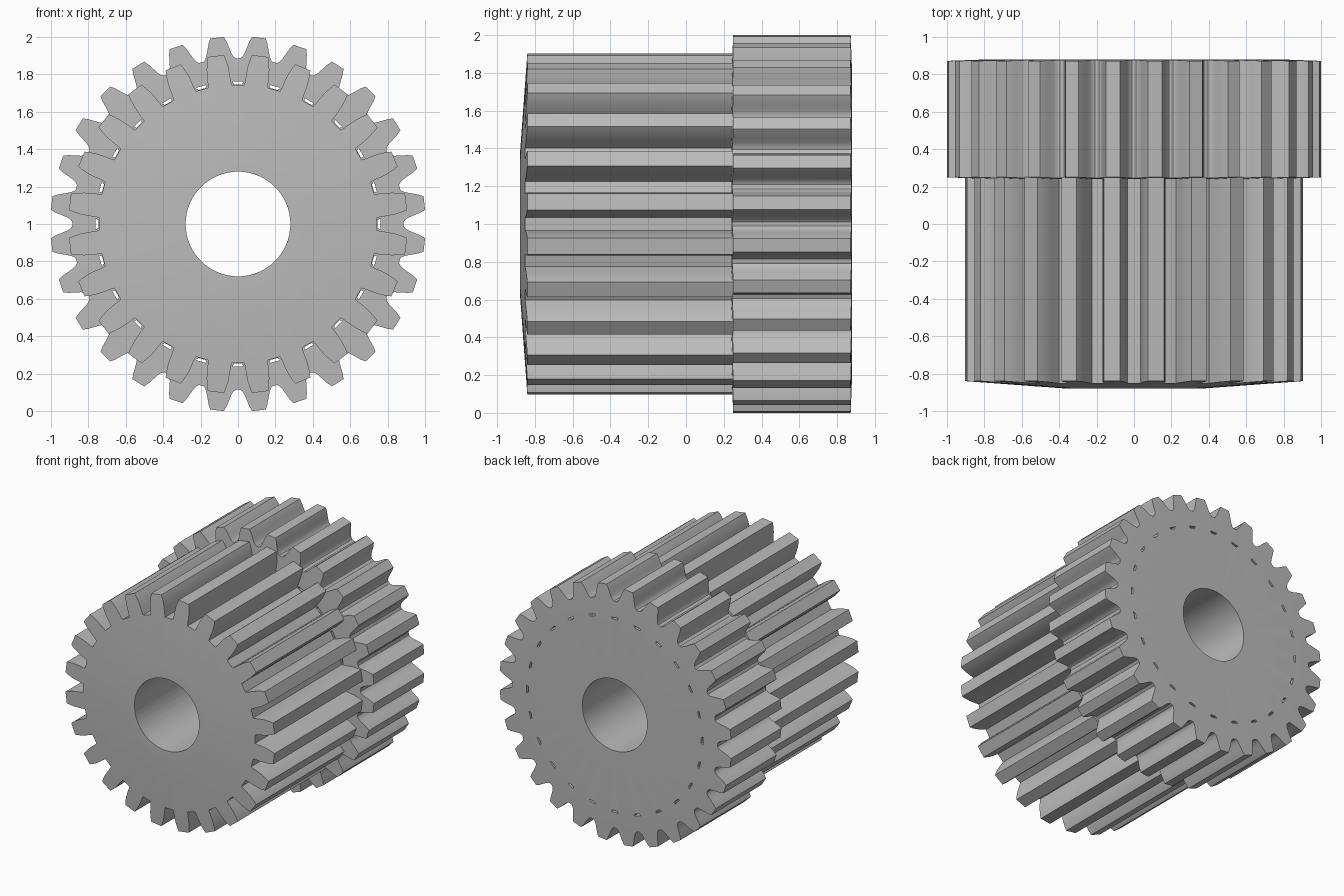
import bpy, bmesh, math

if "Cube" in bpy.data.objects:
    bpy.data.objects.remove(bpy.data.objects["Cube"], do_unlink=True)

steel = bpy.data.materials.new("grey steel")
steel.use_nodes = True
steel.diffuse_color = (0.5, 0.5, 0.5, 1)
steel.node_tree.nodes["Principled BSDF"].inputs["Base Color"].default_value = (0.5, 0.5, 0.5, 1)

BORE = 0.28


def make_object(name, bm):
    bmesh.ops.recalc_face_normals(bm, faces=bm.faces)
    mesh = bpy.data.meshes.new(name)
    bm.to_mesh(mesh)
    bm.free()
    mesh.materials.append(steel)
    obj = bpy.data.objects.new(name, mesh)
    bpy.context.collection.objects.link(obj)
    return obj


def smooth(obj):
    bpy.ops.object.select_all(action="DESELECT")
    obj.select_set(True)
    bpy.context.view_layer.objects.active = obj
    bpy.ops.object.shade_smooth_by_angle(angle=math.radians(25))


def gear(name, teeth, flank, front, back):
    """flank: (radius, half angle in degrees) from tip to root.
    front, back: (y at hub, radius where the hub flat ends, y at tips)."""
    tip = flank[0][0]
    tooth = [(r, -a) for r, a in reversed(flank)] + list(flank)
    outline = [(r, math.radians(a + 360 * (i + 0.5) / teeth))
               for i in range(teeth) for r, a in tooth]

    def face_y(side, r):
        hub, flat, rim = side
        return hub + (rim - hub) * max(0, r - flat) / (tip - flat)

    bm = bmesh.new()
    rings = []
    for side, order in ((front, (0, 1, 2)), (back, (2, 1, 0))):
        for k in order:
            ring = []
            for r, a in outline:
                radius = (BORE, side[1], r)[k]
                ring.append(bm.verts.new((radius * math.sin(a), face_y(side, radius),
                                          1 + radius * math.cos(a))))
            rings.append(ring)
    n = len(outline)
    for j, ring in enumerate(rings):
        following = rings[(j + 1) % len(rings)]
        for i in range(n):
            m = (i + 1) % n
            bm.faces.new((ring[i], ring[m], following[m], following[i]))
    return make_object(name, bm)


# Long front gear with a shallow conical face
front_gear = gear("front_gear", 24,
                  [(0.907, 2.75), (0.88, 3.35), (0.84, 4.0), (0.80, 4.4),
                   (0.765, 4.65), (0.745, 4.9)],
                  (-0.88, 0.36, -0.84), (0.25, 0.7, 0.25))
smooth(front_gear)

# Wider, shorter back gear
back_gear = gear("back_gear", 28,
                 [(1.003, 2.1), (0.975, 2.9), (0.945, 3.5), (0.915, 4.2),
                  (0.895, 4.9), (0.886, 5.7)],
                 (0.24, 0.78, 0.25), (0.88, 0.78, 0.872))

# Narrow slots through the back gear, one behind each gap of the front gear
bm = bmesh.new()
for i in range(24):
    a = 2 * math.pi * i / 24
    loops = []
    for y in (0.1, 1.0):
        loops.append([bm.verts.new((r * math.sin(a + w / r), y, 1 + r * math.cos(a + w / r)))
                      for r, w in ((0.747, -0.02), (0.747, 0.02), (0.762, 0.03), (0.762, -0.03))])
    bm.faces.new(loops[0])
    bm.faces.new(loops[1])
    for k in range(4):
        m = (k + 1) % 4
        bm.faces.new((loops[0][k], loops[0][m], loops[1][m], loops[1][k]))
slots = make_object("slot_cutter", bm)
slots.hide_render = True
slots.hide_viewport = True
cut = back_gear.modifiers.new("slots", "BOOLEAN")
cut.operation = "DIFFERENCE"
cut.solver = "EXACT"
cut.object = slots
bpy.context.view_layer.objects.active = back_gear
bpy.ops.object.modifier_apply(modifier=cut.name)
bpy.data.objects.remove(slots, do_unlink=True)
smooth(back_gear)
